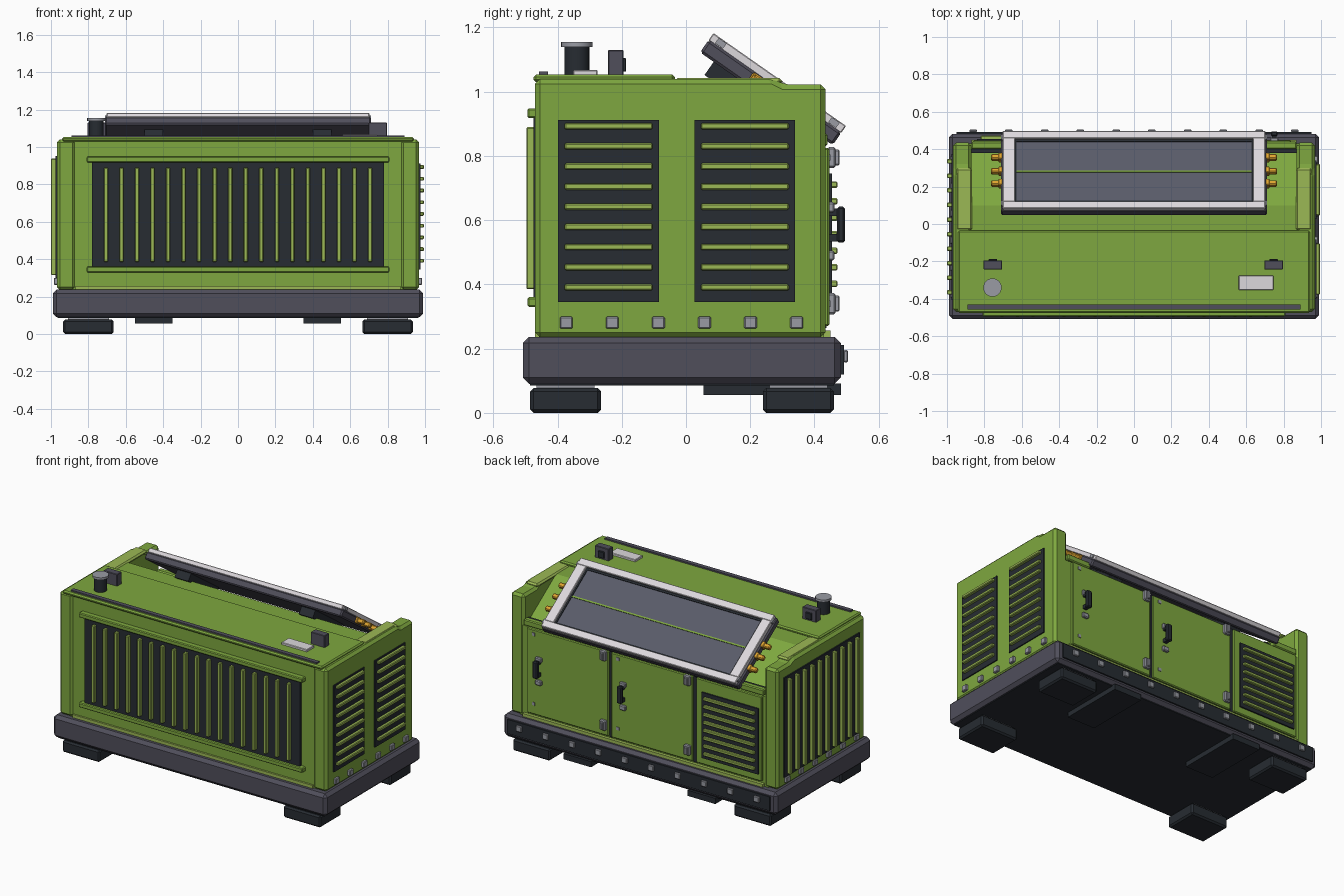
import bpy, bmesh, math
from mathutils import Vector, Matrix


def mat(name, r, g, b):
    m = bpy.data.materials.new(name)
    m.diffuse_color = (r, g, b, 1)
    return m


GREEN = mat("green", 0.21, 0.39, 0.05)
LIGHT = mat("light_green", 0.33, 0.48, 0.09)
DARK = mat("dark", 0.02, 0.025, 0.032)
SLATE = mat("slate", 0.08, 0.077, 0.105)
STEEL = mat("steel", 0.32, 0.33, 0.37)
WHITE = mat("white", 0.72, 0.69, 0.72)
GLASS = mat("glass", 0.1, 0.105, 0.14)
AMBER = mat("amber", 0.75, 0.38, 0.03)


def finish(bm, name, m, bevel=0):
    if bevel:
        bmesh.ops.bevel(bm, geom=bm.edges[:], offset=bevel, segments=1, affect='EDGES')
    bmesh.ops.recalc_face_normals(bm, faces=bm.faces[:])
    me = bpy.data.meshes.new(name)
    bm.to_mesh(me)
    bm.free()
    me.materials.append(m)
    ob = bpy.data.objects.new(name, me)
    bpy.context.collection.objects.link(ob)
    return ob


def box(name, x, y, z, m, bevel=0):
    """Box from (min, max) pairs."""
    bm = bmesh.new()
    size = [abs(a[1] - a[0]) for a in (x, y, z)]
    mid = [(a[0] + a[1]) / 2 for a in (x, y, z)]
    bmesh.ops.create_cube(bm, size=1, matrix=Matrix.Translation(mid) @ Matrix.Diagonal((*size, 1)))
    return finish(bm, name, m, bevel)


def prism(name, pts, x0, x1, m, bevel=0):
    """Profile in the y-z plane, extruded along x."""
    bm = bmesh.new()
    f = bm.faces.new([bm.verts.new((x0, y, z)) for y, z in pts])
    r = bmesh.ops.extrude_face_region(bm, geom=[f])
    bmesh.ops.translate(bm, vec=(x1 - x0, 0, 0),
                        verts=[v for v in r["geom"] if isinstance(v, bmesh.types.BMVert)])
    return finish(bm, name, m, bevel)


def cyl(name, centre, r, h, m, segs=24):
    bm = bmesh.new()
    bmesh.ops.create_cone(bm, cap_ends=True, segments=segs, radius1=r, radius2=r, depth=h,
                          matrix=Matrix.Translation(centre))
    ob = finish(bm, name, m)
    for p in ob.data.polygons:
        p.use_smooth = abs(p.normal.z) < 0.5
    ob.data.set_sharp_from_angle(angle=math.radians(40))
    return ob


def span(s, a, b):
    return tuple(sorted((s * a, s * b)))


# Skid base, underside, feet and fork pockets
box("skid_base", (-0.99, 0.99), (-0.508, 0.482), (0.09, 0.237), SLATE, 0.02)
box("skid_underside", (-0.965, 0.965), (-0.485, 0.46), (0.086, 0.1), DARK)
for s in (-1, 1):
    for y0, y1 in ((-0.485, -0.265), (0.24, 0.46)):
        box("foot", span(s, 0.665, 0.935), (y0, y1), (0, 0.077), DARK, 0.01)
        box("foot_pad", span(s, 0.69, 0.91), (y0 + 0.02, y1 - 0.02), (0.077, 0.09), STEEL)
    box("fork_pocket", span(s, 0.35, 0.55), (0.055, 0.482), (0.055, 0.092), DARK)
box("rear_bumper", (-0.95, 0.95), (0.48, 0.492), (0.12, 0.212), DARK)
for i in range(10):
    x = -0.86 + i * 1.72 / 9
    box("bumper_bolt", (x - 0.02, x + 0.02), (0.49, 0.505), (0.157, 0.195), STEEL, 0.004)

# Main housing with sloped rear deck
prism("housing", [(-0.458, 0.235), (0.43, 0.235), (0.43, 0.825), (0.39, 0.835), (0.10, 1.035), (-0.458, 1.035)],
      -0.9, 0.9, GREEN)
box("front_sill", (-0.87, 0.87), (-0.47, -0.45), (0.235, 0.257), LIGHT)
box("rear_sill", (-0.87, 0.87), (0.42, 0.45), (0.235, 0.257), LIGHT)
box("roof_lid", (-0.94, 0.94), (-0.475, -0.035), (1.03, 1.053), GREEN, 0.008)
box("roof_gutter", (-0.89, 0.89), (-0.458, -0.43), (1.05, 1.062), SLATE)

# End walls with sloped shoulders and rounded rear posts
end = [(-0.47, 0.235), (0.435, 0.235), (0.435, 1.022), (0.305, 1.022), (0.27, 1.04), (-0.47, 1.04)]
for s in (-1, 1):
    prism("end_wall", end, s * 0.87, s * 0.968, GREEN, 0.016)
    box("shoulder_rail", span(s, 0.865, 0.95), (-0.035, 0.3), (1.02, 1.043), LIGHT, 0.01)
    box("rear_header", span(s, 0.7, 0.87), (0.4, 0.44), (0.83, 0.87), GREEN, 0.006)
    box("header_seal", span(s, 0.66, 0.87), (0.38, 0.4), (0.83, 0.862), DARK)
    for i in range(6):
        y = -0.373 + i * 0.1435
        box("end_bolt", span(s, 0.965, 0.985), (y - 0.02, y + 0.02), (0.262, 0.3), STEEL, 0.004)

# Front grille
box("front_grille", (-0.78, 0.78), (-0.474, -0.45), (0.355, 0.92), DARK)
for z in (0.33, 0.918):
    box("front_rail", (-0.81, 0.81), (-0.494, -0.45), (z, z + 0.03), GREEN, 0.005)
for i in range(18):
    x = -0.706 + i * 1.412 / 17
    box("front_slat", (x - 0.011, x + 0.011), (-0.497, -0.465), (0.385, 0.89), LIGHT, 0.004)

# Right end grilles
for y0 in (-0.398, 0.026):
    box("right_grille", (0.96, 0.975), (y0, y0 + 0.314), (0.345, 0.912), DARK)
    for i in range(9):
        z = 0.391 + i * 0.0627
        box("right_slat", (0.97, 0.994), (y0 + 0.02, y0 + 0.294), (z - 0.01, z + 0.01), LIGHT, 0.004)

# Left end grille
box("left_grille", (-0.976, -0.96), (-0.405, 0.375), (0.3, 0.952), DARK)
for i in range(10):
    y = -0.365 + i * 0.7 / 9
    box("left_slat", (-1.0, -0.97), (y - 0.012, y + 0.012), (0.315, 0.937), LIGHT, 0.004)

# Rear doors with hinges, handles and screws
for x0, x1 in ((0.25, 0.84), (-0.36, 0.23)):
    box("rear_door", (x0, x1), (0.42, 0.446), (0.27, 0.825), GREEN, 0.005)
    box("door_gap", (x0 - 0.022, x0 - 0.002), (0.42, 0.438), (0.265, 0.825), DARK)
    for z in (0.34, 0.795):
        box("hinge", (x0 + 0.01, x0 + 0.055), (0.44, 0.466), (z - 0.033, z + 0.033), STEEL, 0.006)
        box("hinge_pin", (x0 + 0.022, x0 + 0.042), (0.46, 0.478), (z - 0.025, z + 0.025), STEEL, 0.004)
        box("door_screw", (x1 - 0.06, x1 - 0.04), (0.44, 0.45), (z - 0.01, z + 0.01), STEEL)
    hx = x1 - 0.09
    for z in (0.49, 0.64):
        box("latch_plate", (hx - 0.022, hx + 0.022), (0.44, 0.462), (z - 0.016, z + 0.016), STEEL, 0.005)
    for z in (0.545, 0.625):
        box("handle_stem", (hx - 0.012, hx + 0.012), (0.44, 0.475), (z - 0.012, z + 0.012), DARK)
    box("handle_grip", (hx - 0.018, hx + 0.018), (0.47, 0.495), (0.53, 0.642), DARK, 0.006)

# Rear vent panel
box("rear_vent_panel", (-0.86, -0.385), (0.42, 0.446), (0.27, 0.825), GREEN, 0.005)
box("rear_grille", (-0.84, -0.43), (0.44, 0.455), (0.315, 0.745), DARK)
for i in range(8):
    z = 0.35 + i * 0.0515
    box("rear_slat", (-0.82, -0.45), (0.45, 0.472), (z - 0.01, z + 0.01), LIGHT, 0.004)

# Roof fittings
cyl("exhaust_pipe", (-0.757, -0.34, 1.095), 0.039, 0.09, DARK)
cyl("exhaust_cap", (-0.757, -0.34, 1.147), 0.049, 0.015, STEEL)
for x in (-0.755, 0.747):
    box("roof_lamp", (x - 0.05, x + 0.05), (-0.243, -0.195), (1.05, 1.13), SLATE, 0.003)
    box("lamp_lens", (x - 0.022, x + 0.022), (-0.2, -0.186), (1.062, 1.105), DARK, 0.003)
box("roof_plate", (0.56, 0.745), (-0.352, -0.275), (1.05, 1.067), WHITE, 0.003)

# Tilted rear panel, built flat then rotated into place
TILT = Matrix.Translation((0, 0.25, 0.978)) @ Matrix.Rotation(math.radians(-35), 4, 'X')


def tilted(name, x, u, n, m, bevel=0):
    box(name, x, u, n, m, bevel).data.transform(TILT)


U = 0.252
tilted("panel_tray", (-0.712, 0.712), (-U, U), (0, 0.048), SLATE, 0.008)
tilted("panel_glass", (-0.65, 0.65), (-0.215, 0.215), (0.04, 0.053), GLASS)
tilted("panel_divider", (-0.64, 0.64), (-0.005, 0.005), (0.05, 0.057), GREEN)
for s in (-1, 1):
    tilted("panel_frame_long", (-0.702, 0.702), span(s, 0.206, U), (0.045, 0.073), WHITE, 0.003)
    tilted("panel_frame_short", span(s, 0.637, 0.702), (-0.208, 0.208), (0.045, 0.073), WHITE, 0.003)
    tilted("glass_seal_long", (-0.64, 0.64), span(s, 0.194, 0.208), (0.05, 0.058), DARK)
    tilted("glass_seal_short", span(s, 0.627, 0.64), (-0.2, 0.2), (0.05, 0.058), DARK)
    for u in (-0.215, 0.215):
        tilted("frame_clip", span(s, 0.695, 0.71), (u - 0.015, u + 0.015), (0.05, 0.07), STEEL)
    for u in (-0.06, 0.02, 0.11):
        tilted("panel_peg", span(s, 0.7, 0.765), (u - 0.015, u + 0.015), (0.012, 0.042), AMBER, 0.006)
        tilted("peg_collar", span(s, 0.7, 0.725), (u - 0.02, u + 0.02), (0.007, 0.046), AMBER, 0.004)
    # Support strut under the panel
    tilted("panel_strut", span(s, 0.4, 0.5), (-0.2, 0.15), (-0.05, 0.005), DARK)
